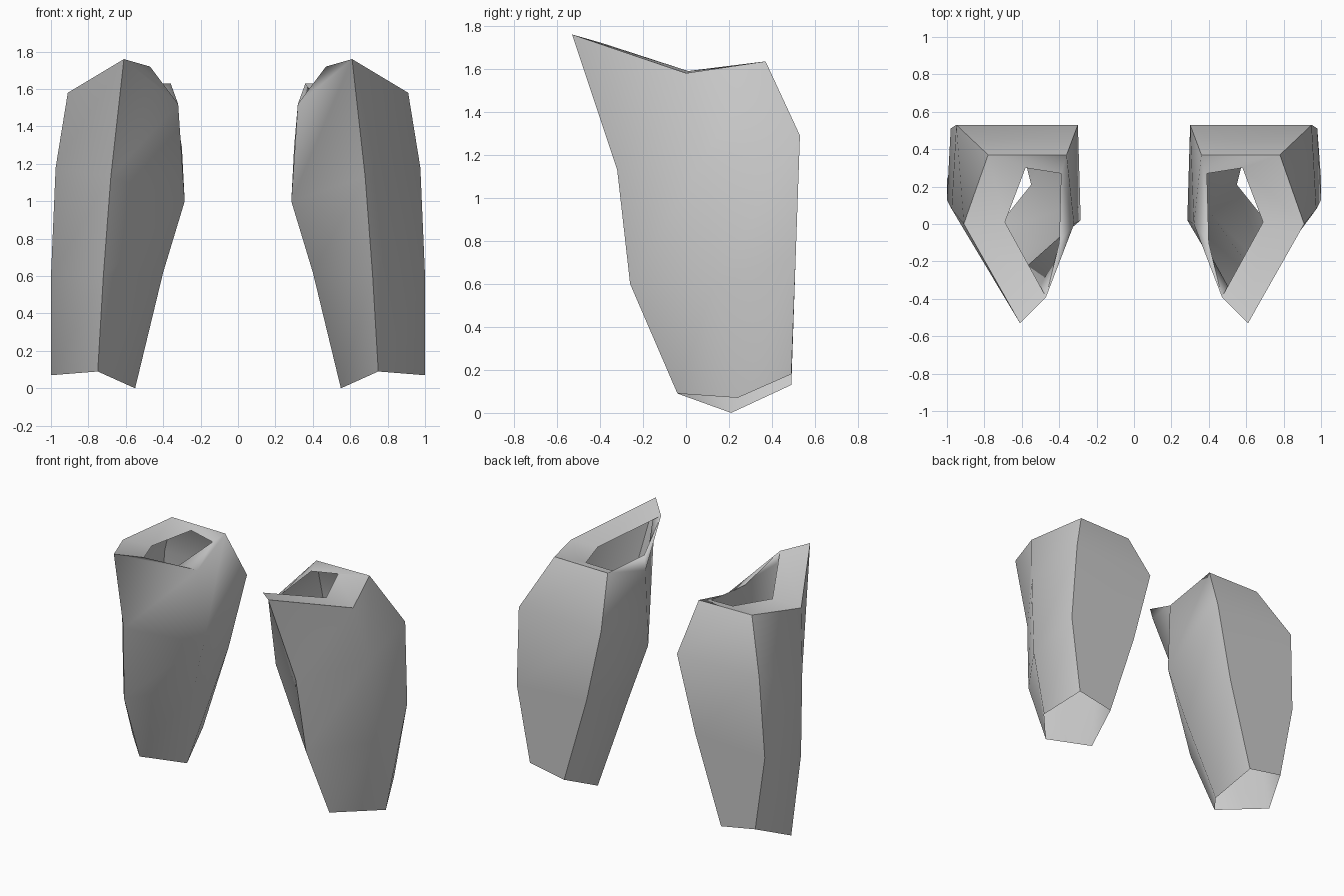
import bpy, bmesh, math

cube = bpy.data.objects.get("Cube")
if cube:
    bpy.data.objects.remove(cube, do_unlink=True)

# One plain grey for both guards
grey = bpy.data.materials.new("plain_grey")
grey.use_nodes = True
colour = (0.6, 0.6, 0.6, 1.0)
grey.diffuse_color = colour
grey.node_tree.nodes["Principled BSDF"].inputs["Base Color"].default_value = colour

# Five-point rings from the open bottom to the folded-in lip:
# front, outer, back outer, back inner, inner
RINGS = [
    [(.75, -.04, .09), (1.0, .24, .07), (.89, .49, .18), (.62, .49, .13), (.55, .21, 0)],
    [(.72, -.26, .60), (1.0, .13, .60), (.98, .51, .72), (.43, .51, .75), (.40, .07, .62)],
    [(.68, -.32, 1.13), (.975, .08, 1.18), (.95, .53, 1.29), (.30, .53, 1.29), (.285, .02, 1.0)],
    [(.61, -.53, 1.76), (.91, 0, 1.58), (.78, .37, 1.635), (.36, .37, 1.63), (.32, 0, 1.52)],
    [(.47, -.39, 1.72), (.69, .01, 1.59), (.58, .30, 1.62), (.39, .27, 1.60), (.40, -.10, 1.57)],
]


def build_guard(name, side):
    bm = bmesh.new()
    rings = [[bm.verts.new((side * x, y, z)) for x, y, z in ring] for ring in RINGS]

    def face(*verts):
        bm.faces.new(verts if side > 0 else verts[::-1])

    for level, (low, high) in enumerate(zip(rings, rings[1:])):
        for i in range(5):
            j = (i + 1) % 5
            if level == 3 and i == 4:
                # Folded corner of the lip at the front
                face(low[4], low[0], high[0])
                face(low[4], high[0], high[4])
            else:
                face(low[i], low[j], high[j], high[i])

    mesh = bpy.data.meshes.new(name)
    bm.to_mesh(mesh)
    bm.free()
    mesh.materials.append(grey)
    obj = bpy.data.objects.new(name, mesh)
    bpy.context.collection.objects.link(obj)

    # Smooth sleeve with a crisp lip
    bpy.ops.object.select_all(action='DESELECT')
    obj.select_set(True)
    bpy.context.view_layer.objects.active = obj
    bpy.ops.object.shade_smooth_by_angle(angle=math.radians(62))


build_guard("left_guard", 1)
build_guard("right_guard", -1)
